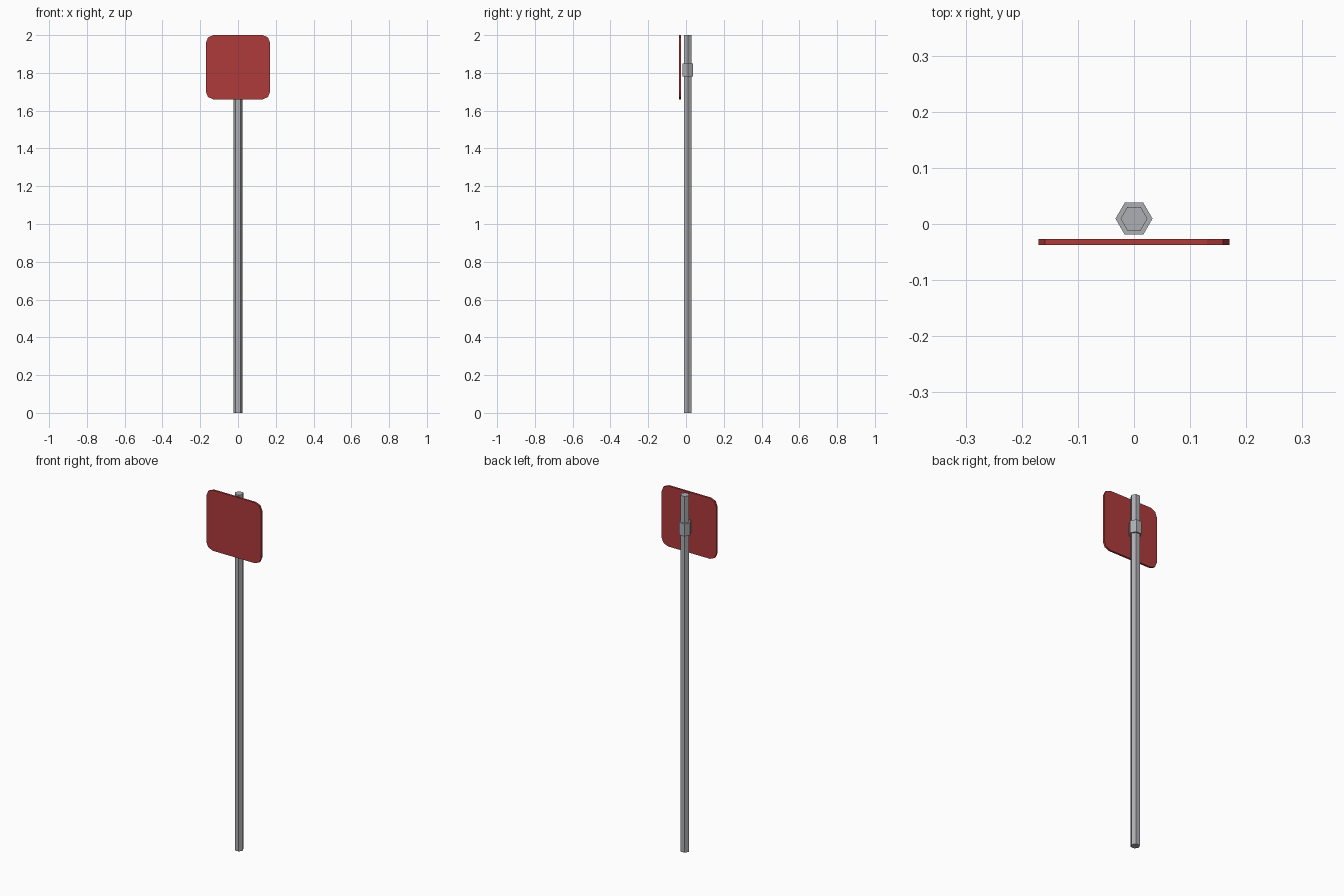
import bpy, bmesh, math
from mathutils import Matrix

if "Cube" in bpy.data.objects:
    bpy.data.objects.remove(bpy.data.objects["Cube"])


def material(name, rgb):
    m = bpy.data.materials.new(name)
    m.diffuse_color = (*rgb, 1)
    m.use_nodes = True
    m.node_tree.nodes["Principled BSDF"].inputs["Base Color"].default_value = m.diffuse_color
    return m


grey = material("galvanised grey", (0.42, 0.425, 0.45))
red = material("sign red", (0.43, 0.043, 0.043))
POLE_Y = 0.0095


def add_object(name, bm, mat):
    bmesh.ops.recalc_face_normals(bm, faces=bm.faces)
    mesh = bpy.data.meshes.new(name)
    bm.to_mesh(mesh)
    bm.free()
    mesh.materials.append(mat)
    obj = bpy.data.objects.new(name, mesh)
    bpy.context.collection.objects.link(obj)
    return obj


def hex_prism(name, radius, z0, z1):
    # six-sided bar with corners pointing along x
    bm = bmesh.new()
    bmesh.ops.create_cone(
        bm, cap_ends=True, segments=6, radius1=radius, radius2=radius, depth=z1 - z0,
        matrix=Matrix.Translation((0, POLE_Y, (z0 + z1) / 2)) @ Matrix.Rotation(math.pi / 2, 4, 'Z'))
    # make sure corners lie on the x axis
    if max(v.co.x for v in bm.verts) < radius * 0.95:
        bmesh.ops.rotate(bm, verts=bm.verts, cent=(0, POLE_Y, 0),
                         matrix=Matrix.Rotation(math.pi / 6, 3, 'Z'))
    return add_object(name, bm, mat=grey)


# Pole and the clamp around it
hex_prism("pole", 0.024, 0.0, 2.0)
hex_prism("clamp", 0.033, 1.78, 1.85)

# Sign plate: rounded square, two facets per corner
half, r, y_front, y_back, zc = 0.17, 0.04, -0.0375, -0.0265, 1.83
bm = bmesh.new()
ring = []
for q, (sx, sz) in enumerate([(1, 1), (-1, 1), (-1, -1), (1, -1)]):
    for k in range(3):
        a = math.pi / 2 * q + math.pi / 4 * k
        ring.append(bm.verts.new((sx * (half - r) + r * math.cos(a), y_front,
                                  zc + sz * (half - r) + r * math.sin(a))))
face = bm.faces.new(ring)
ext = bmesh.ops.extrude_face_region(bm, geom=[face], use_keep_orig=True)
bmesh.ops.translate(bm, vec=(0, y_back - y_front, 0),
                    verts=[g for g in ext["geom"] if isinstance(g, bmesh.types.BMVert)])
add_object("sign_plate", bm, red)
